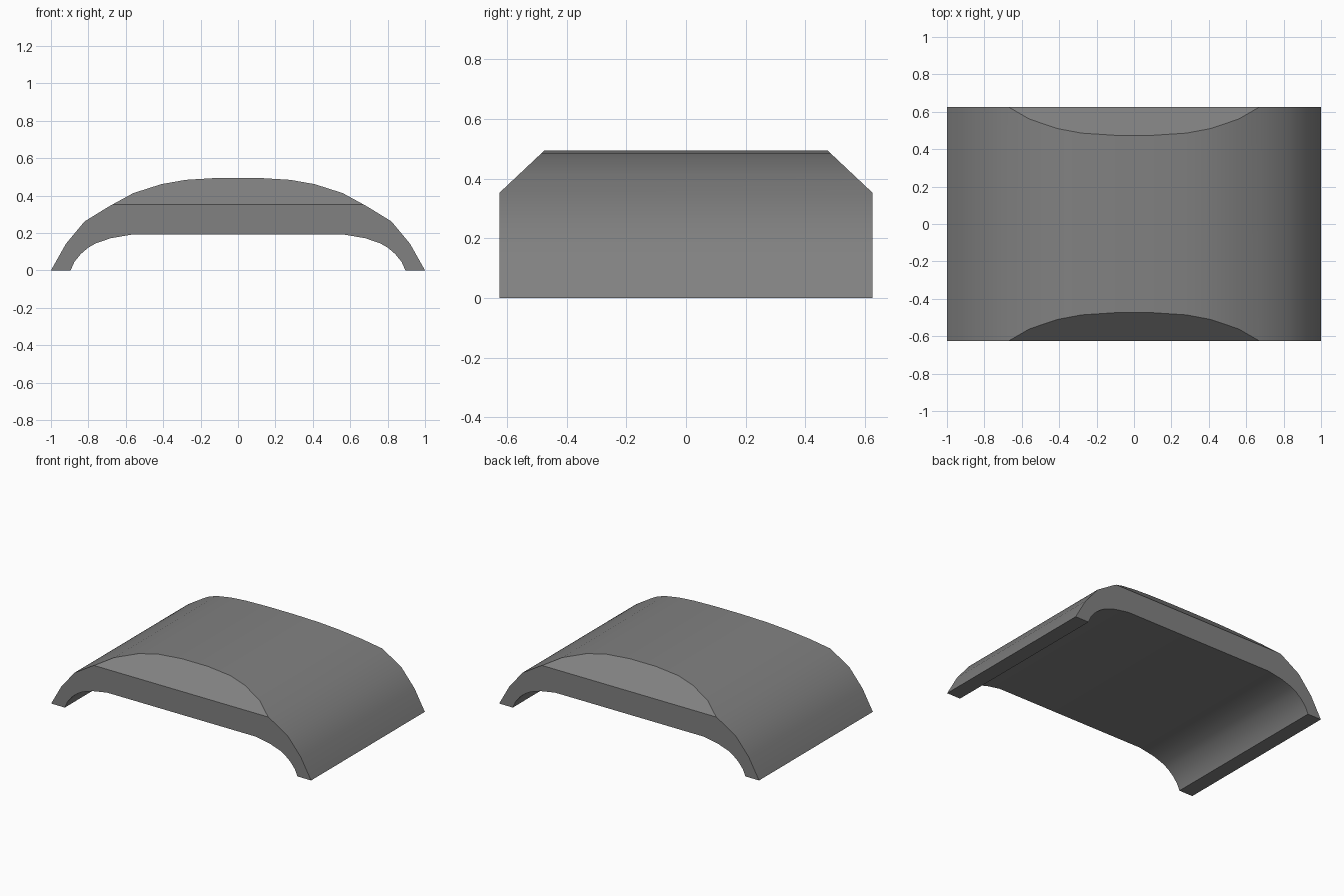
import bpy, bmesh

if "Cube" in bpy.data.objects:
    bpy.data.objects.remove(bpy.data.objects["Cube"])

HALF_DEPTH = 0.625

# Right half of the arch cross-section (x, z)
outer = [(1, 0), (0.92, 0.142), (0.82, 0.262), (0.69, 0.342), (0.56, 0.413),
         (0.41, 0.461), (0.28, 0.484), (0.1, 0.495)]
inner = [(0.57, 0.191), (0.68, 0.172), (0.76, 0.145), (0.80, 0.122),
         (0.84, 0.088), (0.875, 0.045), (0.895, 0)]


def mirrored(points):
    return [(-x, z) for x, z in reversed(points)]


profile = outer + mirrored(outer) + mirrored(inner) + inner

# Extrude the arch along its depth
bm = bmesh.new()
face = bm.faces.new([bm.verts.new((x, -HALF_DEPTH, z)) for x, z in profile])
res = bmesh.ops.extrude_face_region(bm, geom=[face])
moved = [v for v in res["geom"] if isinstance(v, bmesh.types.BMVert)]
bmesh.ops.translate(bm, verts=moved, vec=(0, 2 * HALF_DEPTH, 0))
bmesh.ops.recalc_face_normals(bm, faces=bm.faces[:])

# Slice off the sloping bevel at the front and back
for side in (-1, 1):
    geom = bm.verts[:] + bm.edges[:] + bm.faces[:]
    cut = bmesh.ops.bisect_plane(bm, geom=geom, dist=1e-5, clear_outer=True,
                                 plane_co=(0, side * HALF_DEPTH, 0.353),
                                 plane_no=(0, side * 0.144, 0.153))
    edges = [e for e in cut["geom_cut"] if isinstance(e, bmesh.types.BMEdge)]
    bmesh.ops.holes_fill(bm, edges=edges, sides=0)
bmesh.ops.recalc_face_normals(bm, faces=bm.faces[:])

mesh = bpy.data.meshes.new("arched_cover")
bm.to_mesh(mesh)
bm.free()
cover = bpy.data.objects.new("arched_cover", mesh)
bpy.context.collection.objects.link(cover)

# Dark grey finish
dark = bpy.data.materials.new("dark_grey")
dark.diffuse_color = (0.22, 0.22, 0.22, 1)
dark.use_nodes = True
dark.node_tree.nodes["Principled BSDF"].inputs["Base Color"].default_value = dark.diffuse_color
mesh.materials.append(dark)

# Smooth the curves, keep the cut edges sharp
bpy.context.view_layer.objects.active = cover
cover.select_set(True)
bpy.ops.object.shade_smooth_by_angle(angle=0.52)
